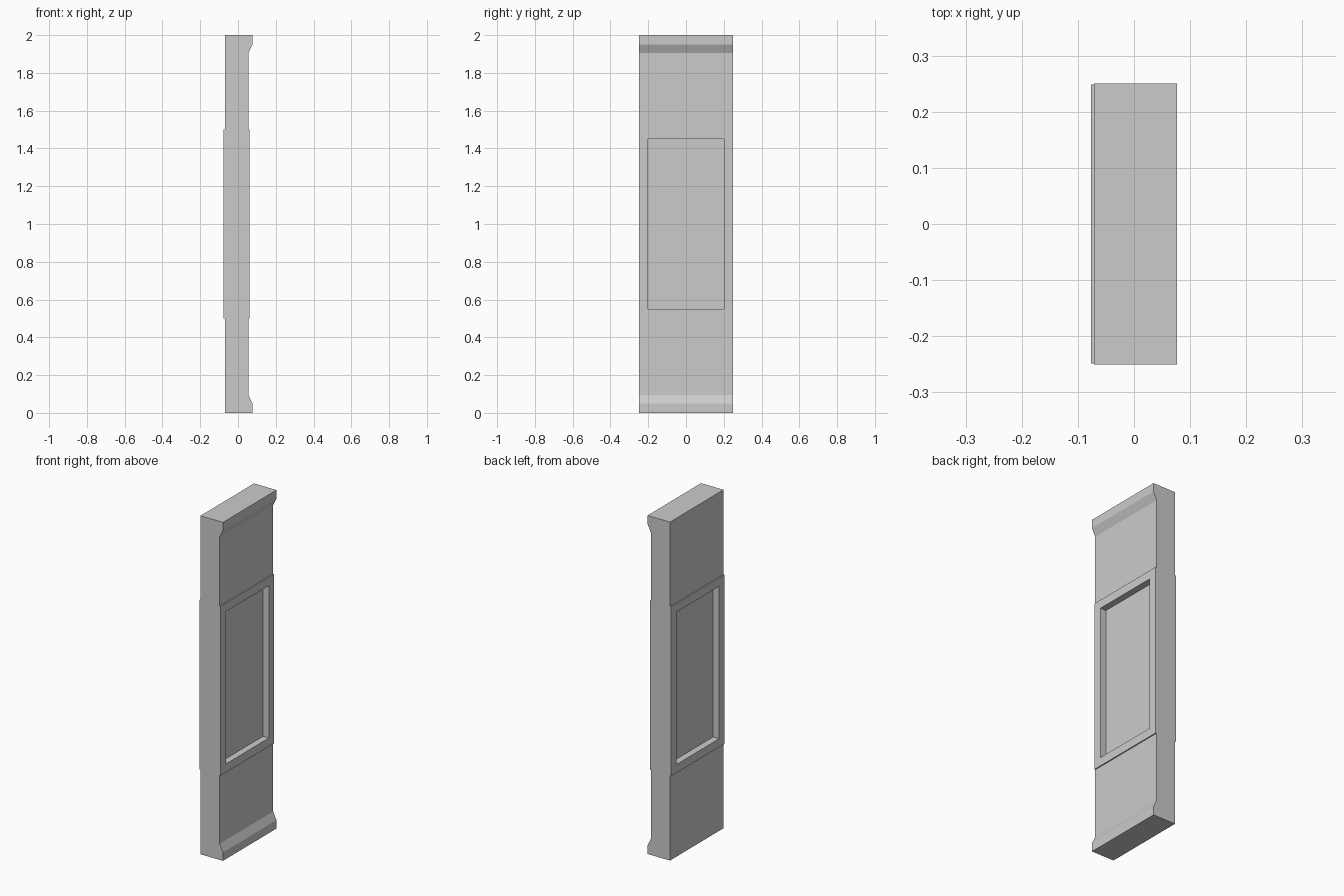
import bpy, bmesh

if "Cube" in bpy.data.objects:
    bpy.data.objects.remove(bpy.data.objects["Cube"])

FACE_B, FACE_F = -0.07, 0.055      # flat faces of the wall
TRIM_B, TRIM_F = -0.0765, 0.0615   # outer faces of the raised window trim
HALF_W = 0.25
WIN_Y, WIN_Z0, WIN_Z1 = 0.2, 0.55, 1.45


def finish(bm, name):
    bmesh.ops.recalc_face_normals(bm, faces=bm.faces)
    me = bpy.data.meshes.new(name)
    bm.to_mesh(me)
    bm.free()
    ob = bpy.data.objects.new(name, me)
    bpy.context.collection.objects.link(ob)
    return ob


def extrude_outline(name, points, offset):
    """Extrude a planar outline by an offset vector."""
    bm = bmesh.new()
    face = bm.faces.new([bm.verts.new(p) for p in points])
    res = bmesh.ops.extrude_face_region(bm, geom=[face], use_keep_orig=True)
    verts = [g for g in res["geom"] if isinstance(g, bmesh.types.BMVert)]
    bmesh.ops.translate(bm, verts=verts, vec=offset)
    return finish(bm, name)


def box(name, x0, x1, y, z0, z1):
    return extrude_outline(name, [(x0, -y, z0), (x0, y, z0), (x0, y, z1), (x0, -y, z1)],
                           (x1 - x0, 0, 0))


def ring(name, x0, x1, outer, inner):
    """Rectangular picture-frame ring between two x planes."""
    bm = bmesh.new()
    loops = []
    for x, (y, z0, z1) in ((x0, outer), (x1, outer), (x1, inner), (x0, inner)):
        loops.append([bm.verts.new(p) for p in
                      ((x, -y, z0), (x, y, z0), (x, y, z1), (x, -y, z1))])
    for k in range(4):
        a, b = loops[k], loops[(k + 1) % 4]
        for i in range(4):
            j = (i + 1) % 4
            bm.faces.new((a[i], a[j], b[j], b[i]))
    return finish(bm, name)


# Wall slab: side profile with a flared foot, mirrored to the top
lower = [(0.0765, 0.0), (0.0765, 0.05), (FACE_F, 0.095)]
right = lower + [(x, 2 - z) for x, z in reversed(lower)]
profile = [(FACE_B, 0.0)] + right + [(FACE_B, 2.0)]
wall = extrude_outline("wall_panel", [(x, -HALF_W, z) for x, z in profile], (0, 2 * HALF_W, 0))

# Window opening cut through the slab
cutter = box("window_cutter", -0.2, 0.2, WIN_Y, WIN_Z0, WIN_Z1)
cutter.hide_render = True
mod = wall.modifiers.new("window", "BOOLEAN")
mod.operation = "DIFFERENCE"
mod.solver = "EXACT"
mod.object = cutter
bpy.context.view_layer.objects.active = wall
bpy.ops.object.modifier_apply(modifier=mod.name)
bpy.data.objects.remove(cutter)

# Pane set back from both sides
box("window_pane", -0.0375, 0.0235, WIN_Y, WIN_Z0, WIN_Z1)

# Raised trim on both faces
for name, x0, x1 in (("window_trim_front", FACE_F, TRIM_F), ("window_trim_back", TRIM_B, FACE_B)):
    ring(name, x0, x1, (0.249, 0.5, 1.5), (WIN_Y, WIN_Z0, WIN_Z1))
